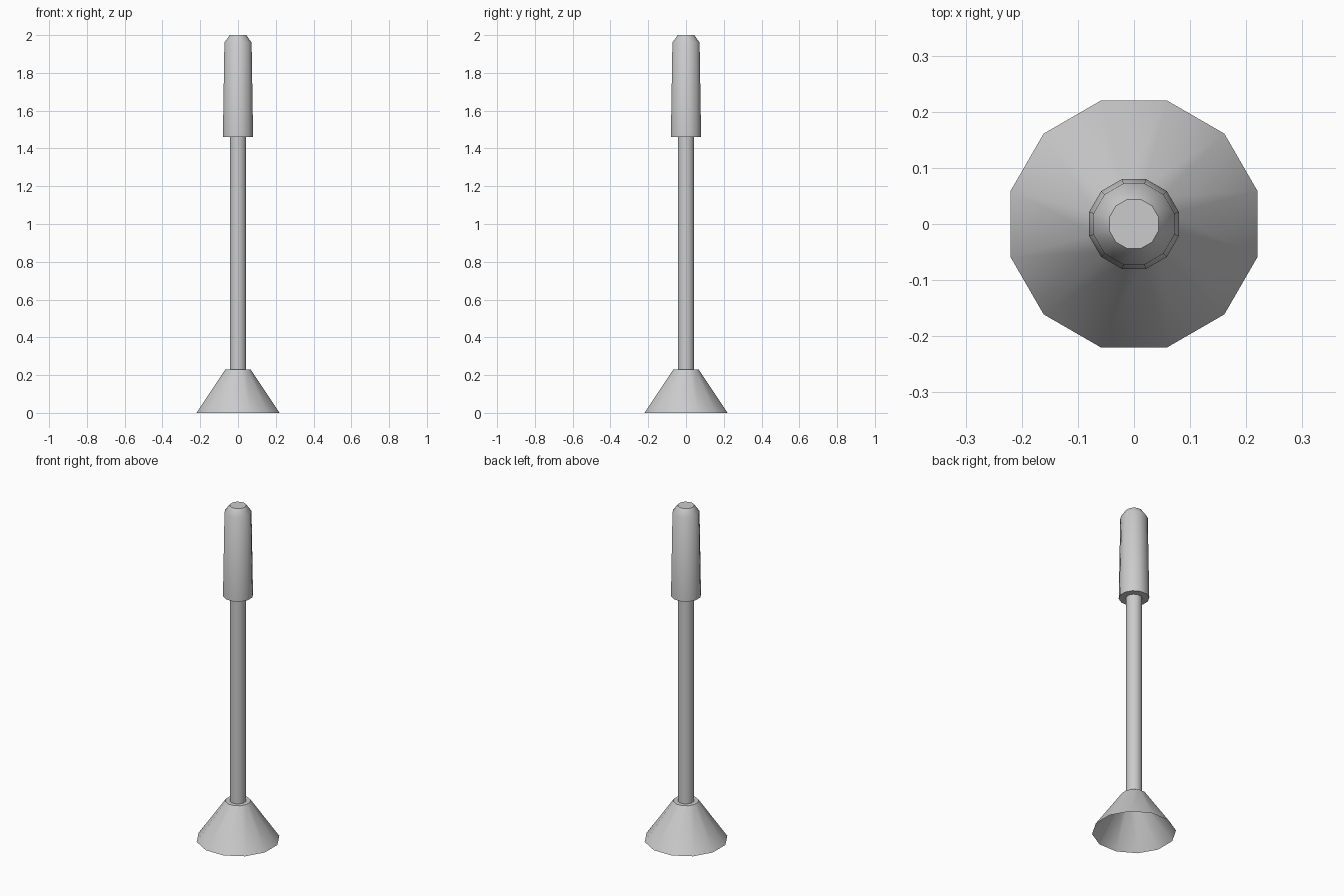
import bpy
import bmesh
import math

SIDES = 12

default_cube = bpy.data.objects.get("Cube")
if default_cube:
    bpy.data.objects.remove(default_cube, do_unlink=True)

grey = bpy.data.materials.new("light_grey")
grey.use_nodes = True
colour = (0.6, 0.6, 0.6, 1)
grey.diffuse_color = colour
grey.node_tree.nodes["Principled BSDF"].inputs["Base Color"].default_value = colour


def lathe(name, profile, cap_bottom=True, cap_top=True):
    """Twelve-sided turned part; profile lists (flat-to-centre radius, height)."""
    bm = bmesh.new()
    rings = []
    for radius, z in profile:
        corner = radius / math.cos(math.pi / SIDES)
        angles = [(i + 0.5) * math.tau / SIDES for i in range(SIDES)]
        rings.append([bm.verts.new((corner * math.cos(a), corner * math.sin(a), z))
                      for a in angles])
    for low, high in zip(rings, rings[1:]):
        for i in range(SIDES):
            j = (i + 1) % SIDES
            bm.faces.new((low[i], low[j], high[j], high[i]))
    if cap_bottom:
        bm.faces.new(rings[0][::-1])
    if cap_top:
        bm.faces.new(rings[-1])
    mesh = bpy.data.meshes.new(name)
    bm.to_mesh(mesh)
    bm.free()
    mesh.materials.append(grey)
    obj = bpy.data.objects.new(name, mesh)
    bpy.context.collection.objects.link(obj)
    bpy.ops.object.select_all(action="DESELECT")
    obj.select_set(True)
    bpy.context.view_layer.objects.active = obj
    bpy.ops.object.shade_smooth_by_angle(angle=math.radians(40))
    return obj


# Flared foot, hollow underneath
lathe("flared_base", [(0.22, 0), (0.067, 0.23)], cap_bottom=False)

# Slim upright
lathe("pole", [(0.043, 0.22), (0.043, 1.47)])

# Slightly tapered head with a chamfered tip
lathe("head", [(0.08, 1.46), (0.072, 1.96), (0.044, 2.0)])
